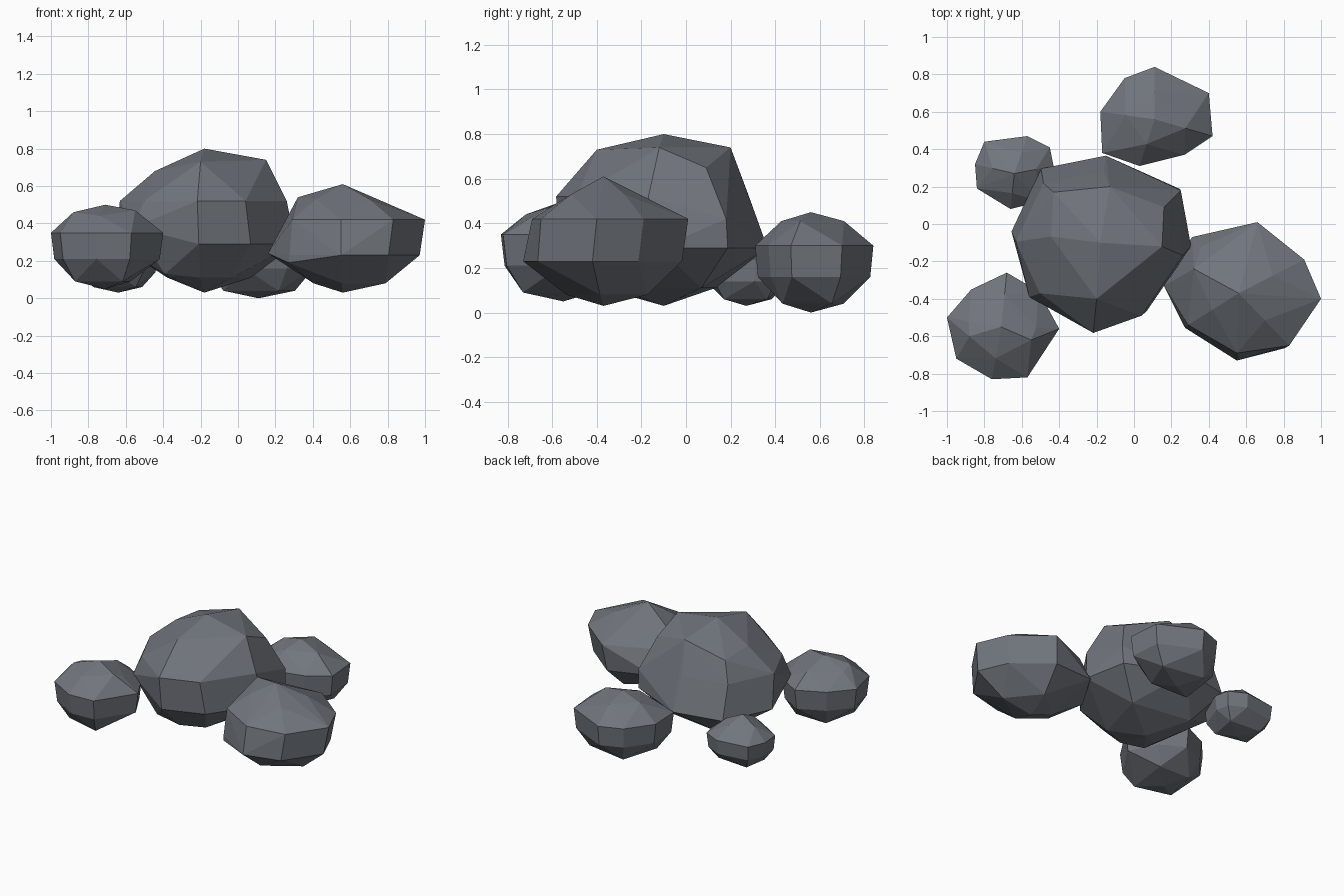
import bpy
import bmesh
from mathutils import Vector

cube = bpy.data.objects.get("Cube")
if cube:
    bpy.data.objects.remove(cube, do_unlink=True)

# One slate grey for every stone
slate = bpy.data.materials.new("slate_grey")
slate.use_nodes = True
slate_colour = (0.165, 0.18, 0.205, 1)
slate.diffuse_color = slate_colour
shader = slate.node_tree.nodes["Principled BSDF"]
shader.inputs["Base Color"].default_value = slate_colour
shader.inputs["Roughness"].default_value = 0.9


def ring(outline, centre, height, scale, shift=(0, 0)):
    """Plan outline scaled about the centre, moved sideways and set at a height."""
    middle, offset = Vector(centre), Vector(shift)
    points = []
    for corner in outline:
        flat = middle + (Vector(corner) - middle) * scale + offset
        points.append(flat.to_3d() + Vector((0, 0, height)))
    return points


def make_rock(name, outline, centre, base, crown, waist, shoulder, foot,
              low_shift=(0, 0), high_shift=(0, 0), upper=1.0, lower=0.95,
              cap=0.6, sole=0.67, bumps=()):
    """Faceted stone: two wide rings at the waist, a small cap ring, a small
    sole ring and a point above and below, wrapped in one hull."""
    points = ring(outline, centre, waist[1], upper, high_shift)
    points += ring(outline, centre, waist[0], lower, low_shift)
    points += ring(outline[::2], centre, shoulder, cap)
    points += ring(outline[1::2], centre, foot, sole)
    points += [Vector((*centre, base)), Vector((*centre, crown))]
    points += [Vector(b) for b in bumps]

    bm = bmesh.new()
    for p in points:
        bm.verts.new(p)
    bmesh.ops.convex_hull(bm, input=bm.verts[:])
    loose = [v for v in bm.verts if not v.link_faces]
    bmesh.ops.delete(bm, geom=loose, context='VERTS')
    bmesh.ops.recalc_face_normals(bm, faces=bm.faces[:])
    mesh = bpy.data.meshes.new(name)
    bm.to_mesh(mesh)
    bm.free()
    mesh.materials.append(slate)
    rock = bpy.data.objects.new(name, mesh)
    bpy.context.collection.objects.link(rock)


# Large boulder in the middle
make_rock(
    "main_boulder",
    [(-.66, -.04), (-.5, .3), (-.15, .37), (.25, .19),
     (.31, -.12), (.07, -.47), (-.21, -.57), (-.52, -.34)],
    centre=(-.18, -.1), base=.03, crown=.8, waist=(.29, .52),
    shoulder=.68, foot=.11, upper=.92, lower=.99, high_shift=(-.01, -.05),
    cap=.55, sole=.58,
    bumps=[(.15, -.12, .74), (-.13, .2, .74), (-.2, -.4, .73),
           (.16, .09, .65), (-.43, .17, .66), (-.56, -.39, .38),
           (.25, .18, .42), (-.2, -.38, .11), (-.39, -.36, .13)])

# Second largest stone, front on the left side
make_rock(
    "front_left_rock",
    [(.36, -.12), (.66, .01), (.91, -.19), (1, -.4),
     (.83, -.65), (.55, -.69), (.29, -.54), (.26, -.32)],
    centre=(.56, -.37), base=.03, crown=.61, waist=(.23, .42),
    shoulder=.53, foot=.08, low_shift=(-.02, -.02), lower=.98,
    cap=.52, sole=.52,
    bumps=[(.32, -.24, .54), (.31, -.07, .26), (.16, -.33, .24),
           (.55, -.73, .23), (.27, -.55, .19)])

# Medium stone, front on the right side
make_rock(
    "front_right_rock",
    [(-1, -.5), (-.87, -.35), (-.68, -.26), (-.51, -.36),
     (-.4, -.56), (-.57, -.82), (-.76, -.83), (-.95, -.72)],
    centre=(-.71, -.55), base=.05, crown=.5, waist=(.21, .35),
    shoulder=.44, foot=.09, lower=.94,
    bumps=[(-.88, -.6, .46), (-.55, -.62, .47)])

# Medium stone at the back
make_rock(
    "back_rock",
    [(-.18, .6), (-.05, .78), (.11, .84), (.4, .7),
     (.42, .47), (.27, .37), (.03, .31), (-.17, .38)],
    centre=(.11, .56), base=0, crown=.45, waist=(.16, .3),
    shoulder=.41, foot=.04, cap=.53)

# Smallest stone, back on the right side
make_rock(
    "back_right_pebble",
    [(-.85, .32), (-.8, .44), (-.57, .47), (-.45, .41),
     (-.43, .31), (-.5, .12), (-.66, .08), (-.84, .19)],
    centre=(-.64, .27), base=.03, crown=.37, waist=(.14, .24),
    shoulder=.32, foot=.06, cap=.55)
